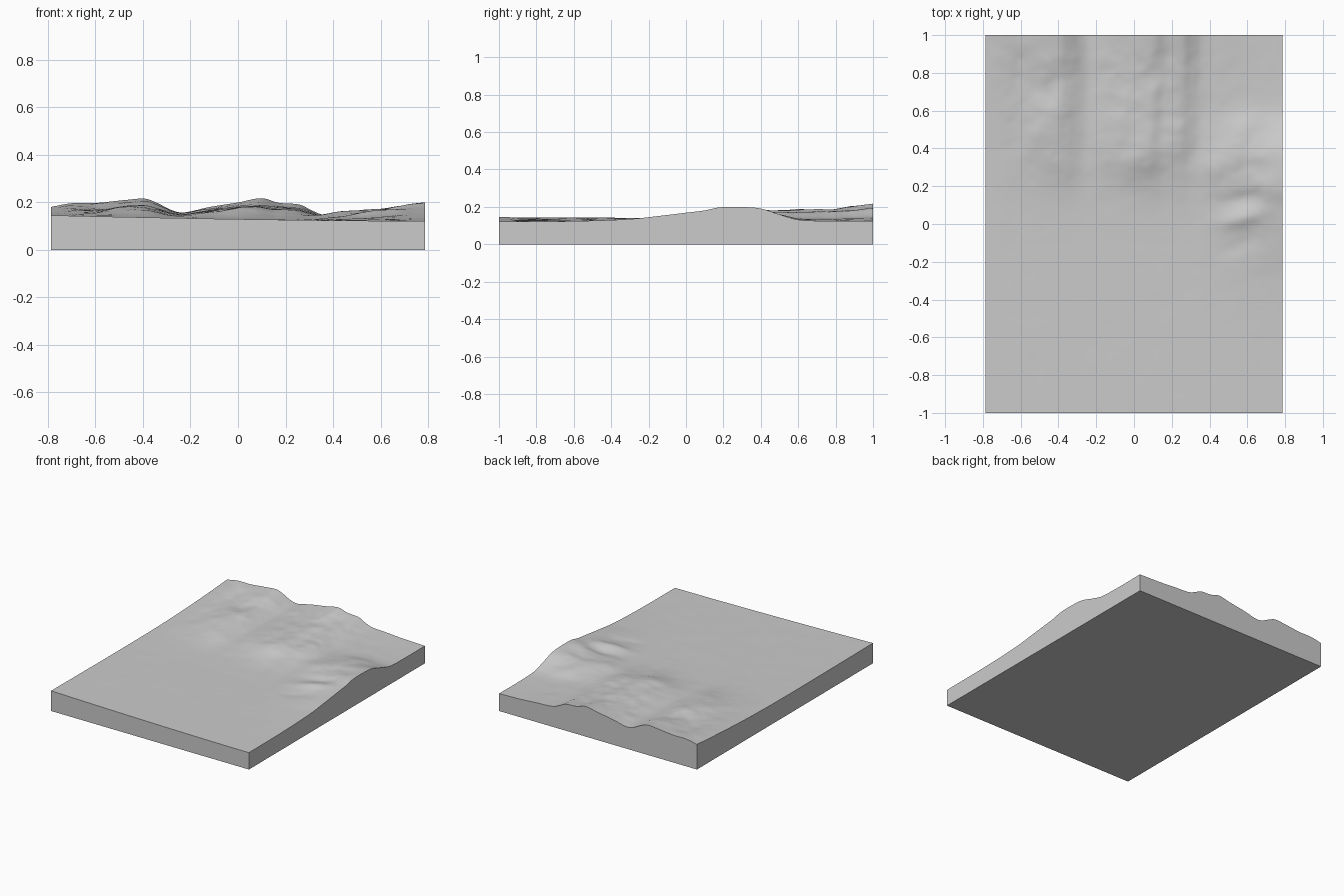
import bpy, bmesh, math
from mathutils import Vector, noise

if "Cube" in bpy.data.objects:
    bpy.data.objects.remove(bpy.data.objects["Cube"])

HX, HY = 0.787, 1.0      # half width and half depth
NX, NY = 110, 140        # terrain resolution


def curve(points, t):
    """Smooth (Catmull-Rom style) curve through (position, value) pairs."""
    if t <= points[0][0]:
        return points[0][1]
    if t >= points[-1][0]:
        return points[-1][1]
    i = max(k for k in range(len(points) - 1) if points[k][0] <= t)

    def slope(k):
        a, b = points[max(k - 1, 0)], points[min(k + 1, len(points) - 1)]
        return (b[1] - a[1]) / (b[0] - a[0])
    (x0, v0), (x1, v1) = points[i], points[i + 1]
    d = x1 - x0
    s = (t - x0) / d
    return ((2*s**3 - 3*s**2 + 1) * v0 + (s**3 - 2*s**2 + s) * d * slope(i)
            + (3*s**2 - 2*s**3) * v1 + (s**3 - s**2) * d * slope(i + 1))


# Skyline of the back edge, and how it fades towards the front
BACK = [(-.79, .180), (-.70, .196), (-.60, .197), (-.47, .210), (-.39, .215), (-.34, .197),
        (-.28, .167), (-.23, .157), (-.12, .180), (0, .199), (.10, .217), (.17, .198),
        (.26, .190), (.31, .166), (.36, .147), (.48, .139), (.62, .130), (.79, .125)]
FADE_MID = [(-.1, 0), (.1, .06), (.22, .22), (.35, .5), (.55, .66), (.75, .7), (.88, .85), (1, 1)]
FADE_LEFT = [(-.1, 0), (.2, .05), (.45, .2), (.65, .42), (.85, .72), (1, 1)]

# Rise of the right-hand hill along the right edge, and how it fades inwards
HILL = [(-1, 0), (-.6, .003), (-.3, .014), (-.15, .030), (0, .048), (.1, .060), (.18, .076),
        (.3, .077), (.4, .068), (.5, .036), (.6, .008), (.75, .001), (1, 0)]
HILL_FADE = [(.15, 0), (.3, .08), (.4, .22), (.5, .38), (.6, .58), (.7, .83), (.79, 1)]

# Small spurs and gullies: x, y, length, width, angle, height
SPURS = [(.57, .03, .13, .045, 15, .014), (.57, .14, .12, .04, 10, -.010),
         (.56, -.11, .10, .045, 20, -.006), (.45, .30, .12, .07, 30, .010),
         (.58, .50, .09, .07, 60, .014), (0, .33, .10, .06, 70, .010),
         (-.50, .50, .12, .06, 60, .010), (-.42, .75, .10, .04, 80, -.008),
         (-.05, .60, .12, .04, 75, .006), (.10, .80, .10, .035, 70, -.008)]


def height(x, y):
    floor = .121 + .024 * ((HX - x) / (2 * HX)) ** 1.6 * (.85 + .15 * y * y)
    # valley-ridge country at the back
    side = min(max((x + .75) / .45, 0), 1)
    wander = x + .06 * math.sin(3 * (1 - y)) * (1 - y) * (HX - abs(x))
    fade = curve(FADE_LEFT, y) * (1 - side) + curve(FADE_MID, y) * side
    ridges = max(curve(BACK, wander) - floor, 0) * fade
    # hill on the right
    hill = curve(HILL, y) * curve(HILL_FADE, x)
    z = floor + ridges + hill
    # spurs fade out at the rim so that the edge profiles stay clean
    rim = min(1, (HX - abs(x)) / .12, (HY - abs(y)) / .12)
    for sx, sy, length, width, angle, amount in SPURS:
        a = math.radians(angle)
        u = (x - sx) * math.cos(a) + (y - sy) * math.sin(a)
        v = (y - sy) * math.cos(a) - (x - sx) * math.sin(a)
        z += rim * amount * math.exp(-(u / length) ** 2 - (v / width) ** 2)
    rough = min(1, (ridges + hill) / .04)
    z += rim * (.0006 + .006 * rough) * noise.fractal(Vector((x * 6, y * 6, 3)), 1, 2, 3)
    return max(z, .119)


# Terrain surface
bm = bmesh.new()
bmesh.ops.create_grid(bm, x_segments=NX, y_segments=NY, size=1)
for v in bm.verts:
    v.co.x *= HX
    v.co.y *= HY
    v.co.z = height(v.co.x, v.co.y)

# Straight walls down to a flat underside
rim_edges = [e for e in bm.edges if e.is_boundary]
walls = bmesh.ops.extrude_edge_only(bm, edges=rim_edges)["geom"]
for v in (g for g in walls if isinstance(g, bmesh.types.BMVert)):
    v.co.z = 0
bmesh.ops.holes_fill(bm, edges=[e for e in bm.edges if e.is_boundary], sides=0)
bmesh.ops.recalc_face_normals(bm, faces=bm.faces)

mesh = bpy.data.meshes.new("terrain_block")
bm.to_mesh(mesh)
bm.free()
block = bpy.data.objects.new("terrain_block", mesh)
bpy.context.collection.objects.link(block)

# Plain grey material
grey = bpy.data.materials.new("light_grey")
grey.diffuse_color = (.6, .6, .6, 1)
grey.use_nodes = True
grey.node_tree.nodes["Principled BSDF"].inputs["Base Color"].default_value = grey.diffuse_color
mesh.materials.append(grey)

bpy.context.view_layer.objects.active = block
block.select_set(True)
bpy.ops.object.shade_smooth_by_angle(angle=math.radians(40))
